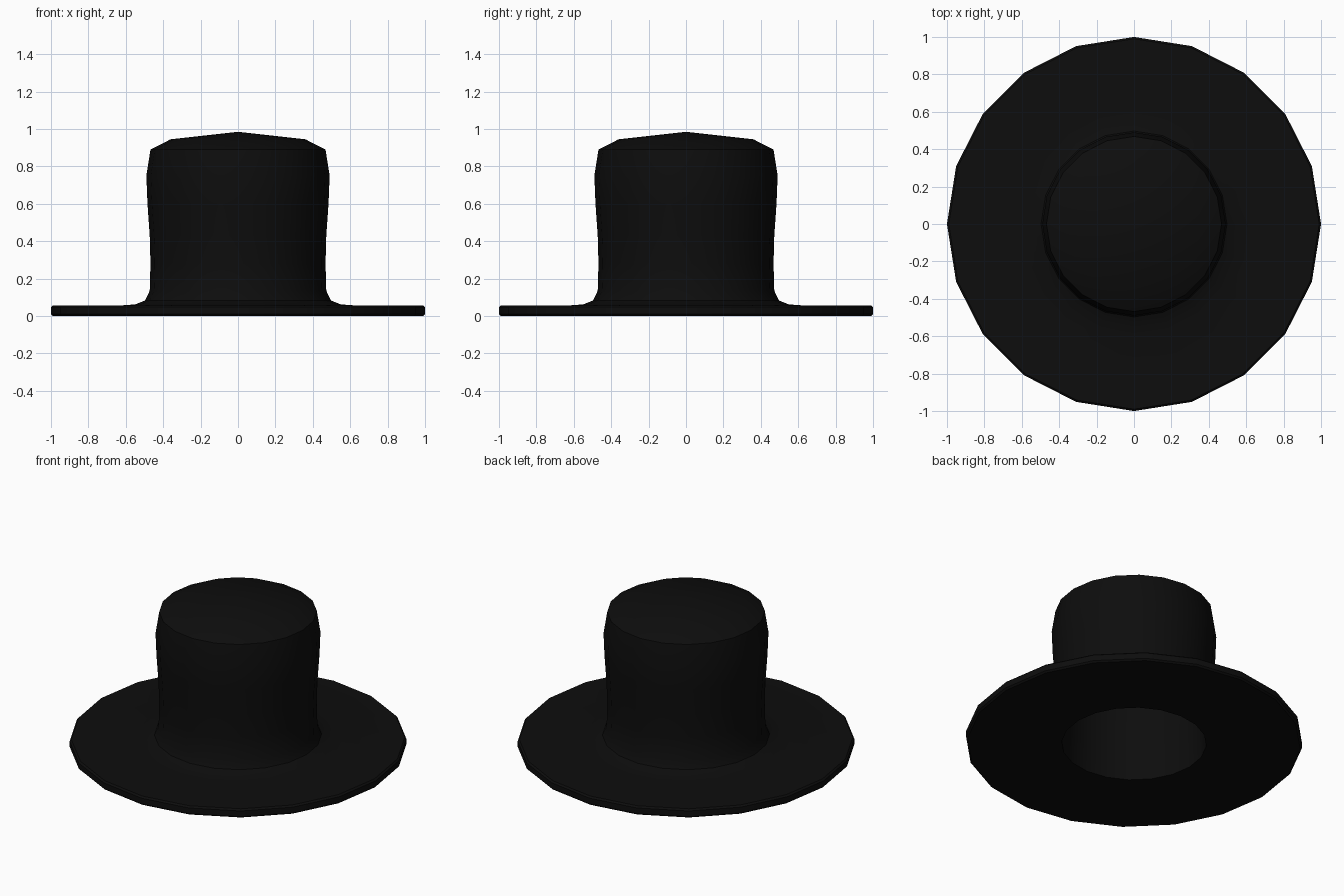
import bpy, bmesh, math

if "Cube" in bpy.data.objects:
    bpy.data.objects.remove(bpy.data.objects["Cube"])

SIDES = 20

# Closed half-section of the hat (radius, height): outside from crown tip to brim, then back up inside
PROFILE = [
    (0, 0.985), (0.36, 0.945), (0.468, 0.89), (0.49, 0.75), (0.484, 0.60),
    (0.472, 0.43), (0.468, 0.28), (0.472, 0.135), (0.497, 0.083), (0.55, 0.062), (0.62, 0.057),
    (0.99, 0.057), (1.0, 0.047), (1.0, 0.01), (0.99, 0.0),
    (0.43, 0.0), (0.42, 0.28), (0.424, 0.43), (0.436, 0.60), (0.442, 0.75),
    (0.43, 0.85), (0.34, 0.897), (0, 0.937),
]

felt = bpy.data.materials.new("black felt")
felt.diffuse_color = (0.004, 0.004, 0.004, 1)
felt.use_nodes = True
felt.node_tree.nodes["Principled BSDF"].inputs["Base Color"].default_value = felt.diffuse_color


def lathe(name, profile, material):
    """Spin a profile around the z axis, ending in single points where the radius is 0."""
    bm = bmesh.new()
    rings = []
    for r, z in profile:
        count = 1 if r == 0 else SIDES
        rings.append([bm.verts.new((r * math.sin(2 * math.pi * i / SIDES),
                                    r * math.cos(2 * math.pi * i / SIDES), z))
                      for i in range(count)])
    for a, b in zip(rings, rings[1:]):
        for i in range(SIDES):
            j = (i + 1) % SIDES
            corners = [a[i % len(a)], a[j % len(a)], b[j % len(b)], b[i % len(b)]]
            bm.faces.new(list(dict.fromkeys(corners)))
    bmesh.ops.recalc_face_normals(bm, faces=bm.faces)
    # The profile runs from the outside top, so the first face must point up
    bm.faces.ensure_lookup_table()
    bm.normal_update()
    if bm.faces[0].normal.z < 0:
        bmesh.ops.reverse_faces(bm, faces=bm.faces)
    # Inner shell meets outer shell only at the brim, so the whole surface is one body
    mesh = bpy.data.meshes.new(name)
    bm.to_mesh(mesh)
    bm.free()
    mesh.materials.append(material)
    obj = bpy.data.objects.new(name, mesh)
    bpy.context.collection.objects.link(obj)
    return obj


# Hat: hollow crown and flat brim in one piece
hat = lathe("hat", PROFILE, felt)
bpy.context.view_layer.objects.active = hat
hat.select_set(True)
bpy.ops.object.shade_smooth_by_angle(angle=math.radians(40))
